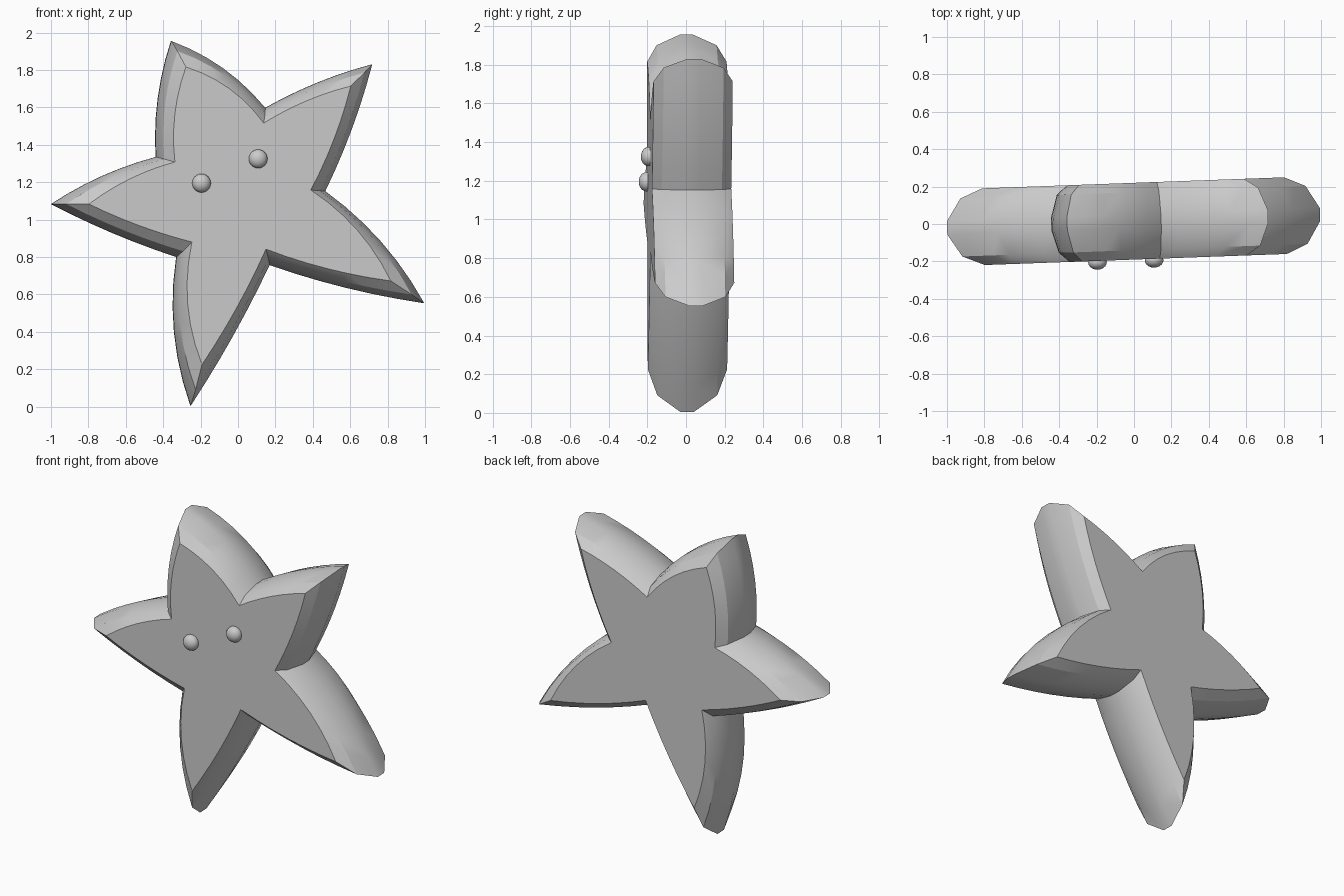
import bpy, bmesh, math
from mathutils import Vector

if "Cube" in bpy.data.objects:
    bpy.data.objects.remove(bpy.data.objects["Cube"])

grey = bpy.data.materials.new("light grey")
grey.diffuse_color = (0.6, 0.6, 0.6, 1)
grey.use_nodes = True
grey.node_tree.nodes["Principled BSDF"].inputs["Base Color"].default_value = grey.diffuse_color

TILT = math.radians(2.1)   # slight turn of the whole star about z
SHIFT = 0.015

# Star corners (x, z), alternating valley and tip, clockwise
OUTER = [(-.44, 1.335), (-.358, 1.955), (.145, 1.597), (.717, 1.83), (.466, 1.152),
         (.995, .553), (.168, .757), (-.254, .005), (-.33, .80), (-1.0, 1.083)]
FACE = [(-.345, 1.308), (-.286, 1.816), (.13, 1.516), (.596, 1.714), (.382, 1.158),
        (.81, .672), (.142, .842), (-.2, .225), (-.254, .88), (-.805, 1.083)]
BULGE = [.03, .042, .02, .018, .045, .02, .015, .05, .015, .025]
STEPS = 6


def outline(corners):
    """Closed star outline with gently bulging arm edges."""
    pts = []
    for i, b in enumerate(BULGE):
        p, q = Vector(corners[i]), Vector(corners[(i + 1) % 10])
        d = (q - p).normalized()
        normal = Vector((-d.y, d.x))
        for s in range(STEPS):
            t = s / STEPS
            pts.append(p.lerp(q, t) + normal * b * 4 * t * (1 - t))
    return pts


def finish(name, bm, angle):
    bmesh.ops.recalc_face_normals(bm, faces=bm.faces)
    me = bpy.data.meshes.new(name)
    bm.to_mesh(me)
    bm.free()
    ob = bpy.data.objects.new(name, me)
    bpy.context.collection.objects.link(ob)
    me.materials.append(grey)
    bpy.ops.object.select_all(action='DESELECT')
    ob.select_set(True)
    bpy.context.view_layer.objects.active = ob
    bpy.ops.object.shade_smooth_by_angle(angle=math.radians(angle))
    ob.rotation_euler.z = TILT
    ob.location.y = SHIFT
    return ob


# Star body: rings through the thickness, from full outline to inset faces
outer, face = outline(OUTER), outline(FACE)
bm = bmesh.new()
rings = []
for y, f in [(-.205, 1), (-.155, .39), (-.035, 0), (.035, 0), (.155, .39), (.205, 1)]:
    rings.append([bm.verts.new((p.x, y, p.y))
                  for p in (a.lerp(b, f) for a, b in zip(outer, face))])
n = len(outer)
for r0, r1 in zip(rings, rings[1:]):
    for i in range(n):
        j = (i + 1) % n
        bm.faces.new((r0[i], r0[j], r1[j], r1[i]))
bm.faces.new(rings[0])
bm.faces.new(rings[-1])
finish("star_body", bm, 28)

# Eyes: small beads half sunk into the front face
for name, x, z in [("left_eye", -.203, 1.195), ("right_eye", .10, 1.325)]:
    bm = bmesh.new()
    bmesh.ops.create_uvsphere(bm, u_segments=20, v_segments=12, radius=.05)
    for v in bm.verts:
        v.co = Vector((v.co.x + x, v.co.y * .8 - .212, v.co.z + z))
    finish(name, bm, 40)
